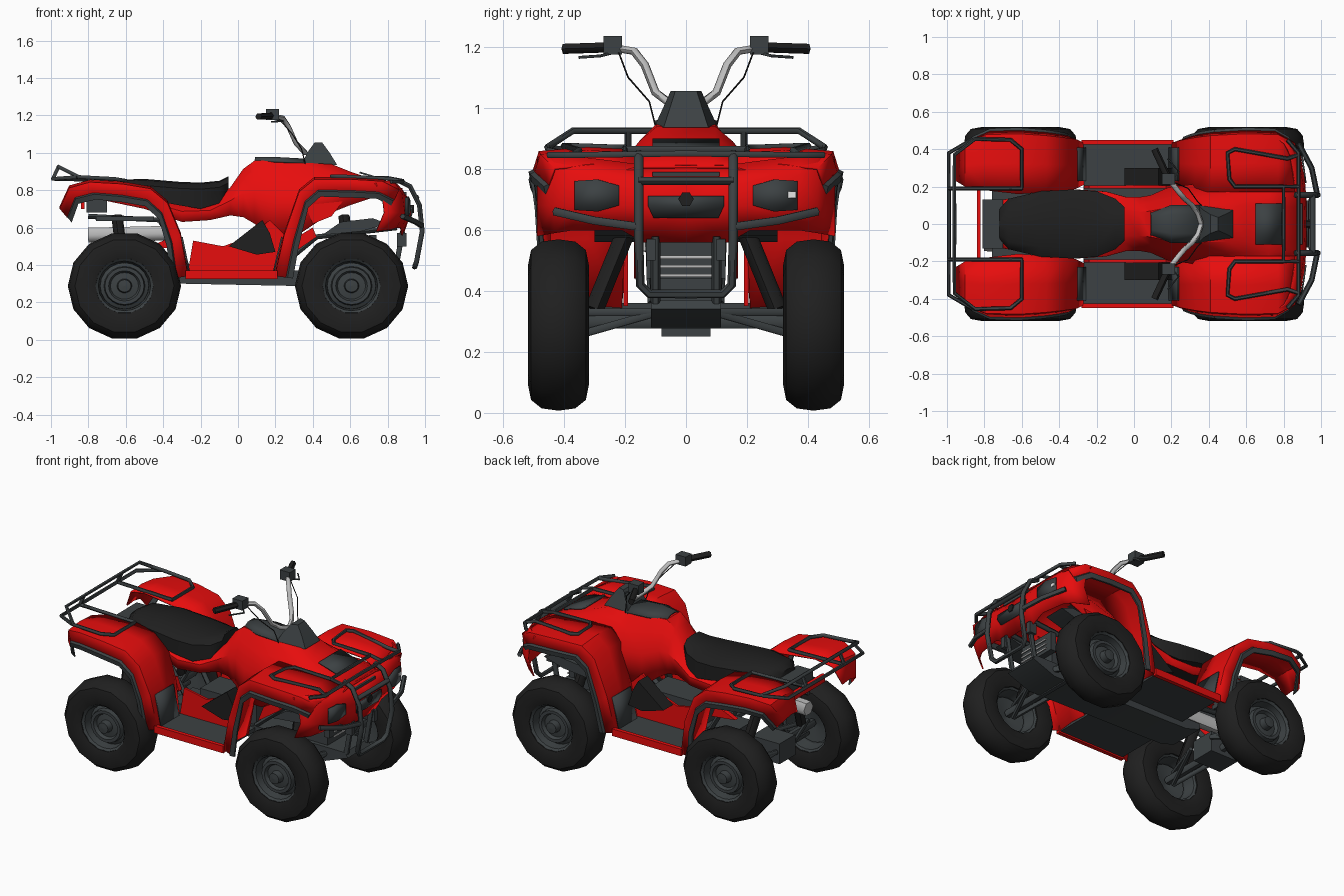
import bpy, bmesh, math
from mathutils import Vector

start = bpy.data.objects.get("Cube")
if start:
    bpy.data.objects.remove(start, do_unlink=True)


def material(name, red, green, blue):
    mat = bpy.data.materials.new(name)
    mat.use_nodes = True
    colour = (red, green, blue, 1)
    mat.diffuse_color = colour
    mat.node_tree.nodes["Principled BSDF"].inputs["Base Color"].default_value = colour
    return mat


RED = material("red plastic", .8, .004, .004)
BLACK = material("black rubber", .014, .014, .014)
SLATE = material("slate plastic", .045, .053, .056)
SILVER = material("silver metal", .5, .5, .5)
WHITE = material("white lamp", .8, .8, .8)


def finish(obj, mat, thick=0, mirror=False, angle=35):
    obj.data.materials.clear()
    obj.data.materials.append(mat)
    bpy.ops.object.select_all(action="DESELECT")
    obj.select_set(True)
    bpy.context.view_layer.objects.active = obj
    bpy.ops.object.shade_smooth_by_angle(angle=math.radians(angle))
    if thick:
        solid = obj.modifiers.new("thickness", "SOLIDIFY")
        solid.thickness, solid.offset = thick, 0
    if mirror:
        obj.modifiers.new("mirror", "MIRROR").use_axis = (False, True, False)
    return obj


def loft(name, rings, mat, wrap=False, loop=False, cap=False, **options):
    """Skin a row of point rings; wrap joins last to first, loop closes each ring."""
    bm = bmesh.new()
    rows = [[bm.verts.new(p) for p in ring] for ring in rings]
    count = len(rows[0])
    for i in range(len(rows) if wrap else len(rows) - 1):
        a, b = rows[i], rows[(i + 1) % len(rows)]
        for j in range(count if loop else count - 1):
            k = (j + 1) % count
            bm.faces.new((a[j], a[k], b[k], b[j]))
    if cap:
        bm.faces.new(rows[0])
        bm.faces.new(rows[-1])
    bmesh.ops.recalc_face_normals(bm, faces=bm.faces)
    mesh = bpy.data.meshes.new(name)
    bm.to_mesh(mesh)
    bm.free()
    obj = bpy.data.objects.new(name, mesh)
    bpy.context.collection.objects.link(obj)
    return finish(obj, mat, **options)


def box(name, low, high, mat, **options):
    rings = [[(x, low[1], low[2]), (x, high[1], low[2]), (x, high[1], high[2]),
              (x, low[1], high[2])] for x in (low[0], high[0])]
    return loft(name, rings, mat, loop=True, cap=True, **options)


def prism(name, outline, y_low, y_high, mat, **options):
    """Side outline of (x, z) points given a width across y."""
    rings = [[(x, y, z) for x, z in outline] for y in (y_low, y_high)]
    return loft(name, rings, mat, loop=True, cap=True, **options)


def tube(name, paths, radius, mat, mirror=False):
    curve = bpy.data.curves.new(name, "CURVE")
    curve.dimensions = "3D"
    curve.bevel_depth, curve.bevel_resolution = radius, 1
    curve.use_fill_caps = True
    for path in paths:
        spline = curve.splines.new("POLY")
        spline.points.add(len(path) - 1)
        for point, co in zip(spline.points, path):
            point.co = (*co, 1)
    obj = bpy.data.objects.new(name, curve)
    bpy.context.collection.objects.link(obj)
    bpy.ops.object.select_all(action="DESELECT")
    obj.select_set(True)
    bpy.context.view_layer.objects.active = obj
    bpy.ops.object.convert(target="MESH")
    return finish(bpy.context.object, mat, mirror=mirror, angle=60)


def lathe(name, profile, x, y, z, mat, steps=14):
    """Turn a (radius, y) profile about an axle."""
    turns = [2 * math.pi * i / steps for i in range(steps)]
    rings = [[(x + r * math.cos(t), y + d, z + r * math.sin(t) * .95) for r, d in profile]
             for t in turns]
    return loft(name, rings, mat, wrap=True, mirror=True)


# Wheels, each with a tyre, a dished rim and a hub
AXLE, HUB, TRACK = .607, .288, .418
TYRE = [(.155, -.085), (.21, -.1), (.265, -.09), (.295, -.055), (.303, 0),
        (.295, .055), (.265, .09), (.21, .1), (.155, .085), (.15, 0), (.155, -.085)]
RIM = [(.158, -.08), (.14, -.07), (.13, .02), (.11, .03), (.105, .06), (.085, .06),
       (.075, .04), (.04, .045), (.035, .085), (.001, .088)]
for end, x in (("front", AXLE), ("rear", -AXLE)):
    lathe(end + "_tyre", TYRE, x, TRACK, HUB, BLACK)
    lathe(end + "_rim", RIM + [(.001, .02), (.12, -.0)], x, TRACK, HUB, SLATE, 20)
    lathe(end + "_rim_lip", [(.165, .07), (.155, .082), (.14, .07), (.13, .0)],
          x, TRACK, HUB, SLATE, 20)
    tube(end + "_axle", [[(x, -.42, HUB + .01), (x, .42, HUB + .01)]], .025, SLATE)

# Central body shell: station, half width, underside, top
STATIONS = [(-.74, .12, .75, .8), (-.5, .16, .7, .78), (-.3, .18, .63, .74),
            (-.15, .17, .64, .74), (-.04, .14, .665, .82), (.03, .14, .655, .92),
            (.09, .15, .62, .965), (.18, .19, .55, .965), (.32, .21, .56, .955),
            (.5, .21, .68, .945), (.6, .21, .72, .905), (.72, .21, .76, .865),
            (.88, .2, .77, .815)]
body = []
for x, w, low, top in STATIONS:
    rise = top - low
    side = [(w, low), (w, low + .5 * rise), (.72 * w, low + .78 * rise), (.45 * w, top - .01)]
    body.append([(x, y, z) for y, z in side] + [(x, -y, z) for y, z in reversed(side)])
loft("body_shell", body, RED, thick=.008)

# Fenders with lips and dark arch trims: x, z, inner y, outer y
FRONT = [(.2, .34, .21, .43), (.25, .56, .2, .445), (.33, .79, .18, .46), (.41, .855, .17, .47),
         (.6, .855, .17, .48), (.77, .845, .17, .475), (.86, .8, .17, .43)]
REAR = [(-.27, .34, .21, .43), (-.31, .56, .19, .45), (-.38, .73, .17, .46),
        (-.47, .805, .17, .47), (-.62, .83, .16, .48), (-.79, .84, .18, .475),
        (-.9, .81, .2, .43), (-.95, .7, .23, .36)]
for end, path, cx in (("front", FRONT, AXLE), ("rear", REAR, -AXLE)):
    shell, trim = [], []
    for x, z, inner, outer in path:
        inward = Vector((cx - x, 0, HUB - z)).normalized()
        crown = Vector((x, outer, z))
        lip = crown + inward * .06 + Vector((0, .018, 0))
        shell.append([(x, inner, z + .005), (x, (inner + outer) / 2, z + .012), crown, lip])
        trim.append([lip - inward * .005, lip + Vector((0, .018, 0)) + inward * .005,
                     lip + Vector((0, .012, 0)) + inward * .035, lip + inward * .035])
    loft(end + "_fender", shell, RED, thick=.008, mirror=True)
    loft(end + "_arch_trim", trim, SLATE, loop=True, cap=True, mirror=True)

# Nose panel: y, x, top, bottom
NOSE = [(0, .91, .81, .56), (.14, .905, .81, .56), (.21, .9, .82, .6), (.37, .875, .84, .6),
        (.43, .845, .85, .59), (.485, .77, .835, .58)]
loft("nose_panel", [[(x - .04, y, t), (x, y, t - .06), (x + .012, y, .68), (x - .03, y, b)]
                    for y, x, t, b in NOSE], RED, thick=.008, mirror=True)
loft("headlight", [[(.918, .22, .745), (.918, .22, .68)], [(.909, .29, .765), (.909, .29, .66)],
                   [(.897, .365, .76), (.897, .365, .665)]], SLATE, thick=.009, mirror=True)
box("lamp_bulb", (.895, .335, .705), (.91, .36, .725), WHITE)
loft("nose_grille", [[(.927, y, .71), (.93, y, .68), (.918, y * .85, .64)]
                     for y in (-.125, .125)], SLATE, thick=.009)
tube("nose_badge_disc", [[(.92, 0, .7), (.94, 0, .7)]], .025, BLACK)
box("nose_vent", (.875, -.11, .775), (.9, .11, .79), SLATE)
loft("hood_panel", [[(x, y, z) for y in (-.11, .11)] for x, z in ((.65, .895), (.79, .853))],
     SLATE, thick=.009)

# Seat: station, half width, underside, top
SEAT = [(-.72, .08, .8, .83), (-.67, .135, .78, .855), (-.5, .175, .755, .86),
        (-.32, .185, .72, .845), (-.2, .175, .7, .84), (-.1, .135, .73, .85),
        (-.05, .09, .81, .875)]
loft("seat", [[(x, -w, b), (x, -w, t - .035), (x, -w * .7, t - .006), (x, 0, t),
               (x, w * .7, t - .006), (x, w, t - .035), (x, w, b)] for x, w, b, t in SEAT],
     BLACK, loop=True, cap=True, angle=50)

# Dash panel and steering pod
loft("dash_panel", [[(x, -w, z - .02), (x, -w * .5, z), (x, w * .5, z), (x, w, z - .02)]
                    for x, w, z in ((.09, .06, .973), (.2, .1, .973), (.36, .1, .964))],
     SLATE, thick=.009)
loft("steering_pod", [[(a, -w, z), (b, -w * .7, z), (b, w * .7, z), (a, w, z)]
                      for a, b, w, z in ((.34, .53, .105, .935), (.37, .49, .075, 1),
                                         (.41, .45, .05, 1.055))],
     SLATE, loop=True, cap=True)

# Handlebars and controls
tube("handlebar", [[(.36, 0, 1.0), (.34, .06, 1.02), (.31, .1, 1.05), (.27, .135, 1.14),
                    (.24, .17, 1.185), (.17, .26, 1.2)]], .014, SILVER, True)
tube("grip", [[(.18, .25, 1.198), (.11, .4, 1.193)]], .019, BLACK, True)
box("control_cluster", (.15, .21, 1.175), (.22, .27, 1.235), SLATE, mirror=True)
tube("brake_lever", [[(.2, .24, 1.18), (.24, .28, 1.17), (.18, .35, 1.165)]], .005, SLATE, True)
tube("control_cable", [[(.22, .22, 1.18), (.29, .19, 1.1), (.34, .12, 1.02), (.36, .1, .94)]],
     .003, BLACK, True)

# Footwells and lower body
box("foot_floor", (-.27, .11, .335), (.2, .43, .36), SLATE, mirror=True)
box("foot_rim", (-.28, .425, .325), (.21, .45, .37), RED, mirror=True)
prism("lower_side_panel", [(-.27, .35), (.21, .35), (.25, .56), (.17, .64), (.06, .55),
                           (-.08, .5), (-.24, .53)], .19, .205, RED, mirror=True)
prism("foot_guard", [(-.05, .5), (.13, .64), (.17, .57), (.2, .47), (.1, .455)],
      .205, .3, BLACK, mirror=True)
loft("leg_shield_lining", [[(x, .23, z), (x, .41, z)] for x, z in ((.19, .36), (.235, .55))],
     SLATE, thick=.009, mirror=True)
loft("rear_wall_lining", [[(x, .23, z), (x, .41, z)] for x, z in ((-.26, .36), (-.3, .55))],
     SLATE, thick=.009, mirror=True)

# Chassis, engine and suspension
prism("belly_plate", [(-.4, .33), (-.3, .3), (.7, .28), (.86, .34), (.84, .37), (-.4, .37)],
      -.115, .115, SLATE)
box("engine_block", (-.2, -.1, .36), (.2, .1, .5), SLATE)
box("front_gearcase", (.5, -.09, .36), (.7, .09, .46), SLATE)
box("rear_gearcase", (-.72, -.08, .25), (-.52, .08, .38), SLATE)
box("radiator", (.7, -.13, .44), (.74, .13, .56), SLATE)
tube("radiator_bars", [[(.76, -.11, z), (.76, .11, z)] for z in (.45, .48, .51)], .006, SILVER)
tube("frame_rail", [[(-.8, .1, .66), (-.42, .12, .64), (-.25, .11, .36)],
                    [(.2, .1, .37), (.42, .11, .55), (.85, .1, .6)],
                    [(.84, .1, .36), (.88, .1, .58)]], .016, SLATE, True)
for end, x in (("front", AXLE), ("rear", -AXLE)):
    tube(end + "_arms", [[(x + d, .09, .33), (x, .37, h)] for d in (-.1, .1)
                         for h in (.25, .33)], .014, SLATE, True)
    tube(end + "_shock", [[(x - .04, .17, .66), (x, .3, .34)]], .032, BLACK, True)
prism("front_inner_guard", [(.45, .56), (.55, .63), (.72, .65), (.8, .62), (.66, .58)],
      .16, .3, SLATE, mirror=True)
prism("front_inner_panel", [(.36, .72), (.56, .74), (.5, .66), (.4, .62)],
      .2, .22, RED, mirror=True)
prism("knee_bracket", [(.26, .44), (.42, .55), (.4, .6), (.3, .54)], .14, .17, RED, mirror=True)
prism("rear_bracket", [(-.47, .5), (-.3, .48), (-.33, .56)], .14, .17, RED, mirror=True)
tube("exhaust", [[(-.8, -.1, .56), (-.38, -.12, .57)]], .045, SILVER)
box("tail_box", (-.81, -.13, .68), (-.7, .13, .8), SLATE)
box("rear_inner_guard", (-.76, .13, .635), (-.45, .27, .66), SLATE, mirror=True)
box("tail_panel", (-.84, -.21, .7), (-.82, .21, .75), RED)

# Racks and front bumper
tube("rear_rack_loop", [[(-.96, .19, .86), (-.6, .19, .85), (-.6, .4, .85), (-.66, .45, .86),
                         (-.85, .455, .87), (-.96, .37, .925), (-.96, .0, .925)],
                        [(-.99, 0, .86), (-.99, .38, .86), (-.86, .455, .87)],
                        [(-.99, .19, .86), (-.96, .19, .925)],
                        [(-.99, .19, .86), (-.6, .19, .85)]], .011, SLATE, True)
tube("front_rack_loop", [[(.8, .2, .865), (.54, .2, .87), (.51, .24, .87), (.5, .38, .875),
                          (.54, .4, .875), (.82, .35, .86), (.88, .37, .845)],
                         [(.88, 0, .85), (.88, .38, .845), (.82, .45, .845)],
                         [(.8, 0, .865), (.8, .2, .865), (.88, .2, .85)]], .011, SLATE, True)
tube("front_bumper", [[(.86, .155, .85), (.92, .155, .82), (.97, .155, .72), (.985, .155, .58),
                       (.955, .15, .42), (.945, .12, .39), (.945, 0, .39)],
                      [(.955, 0, .76), (.955, .155, .76)],
                      [(.98, .155, .61), (.95, .3, .63), (.88, .43, .66)]], .015, SLATE, True)
box("bumper_mount", (.85, .1, .5), (.9, .13, .57), SLATE, mirror=True)
